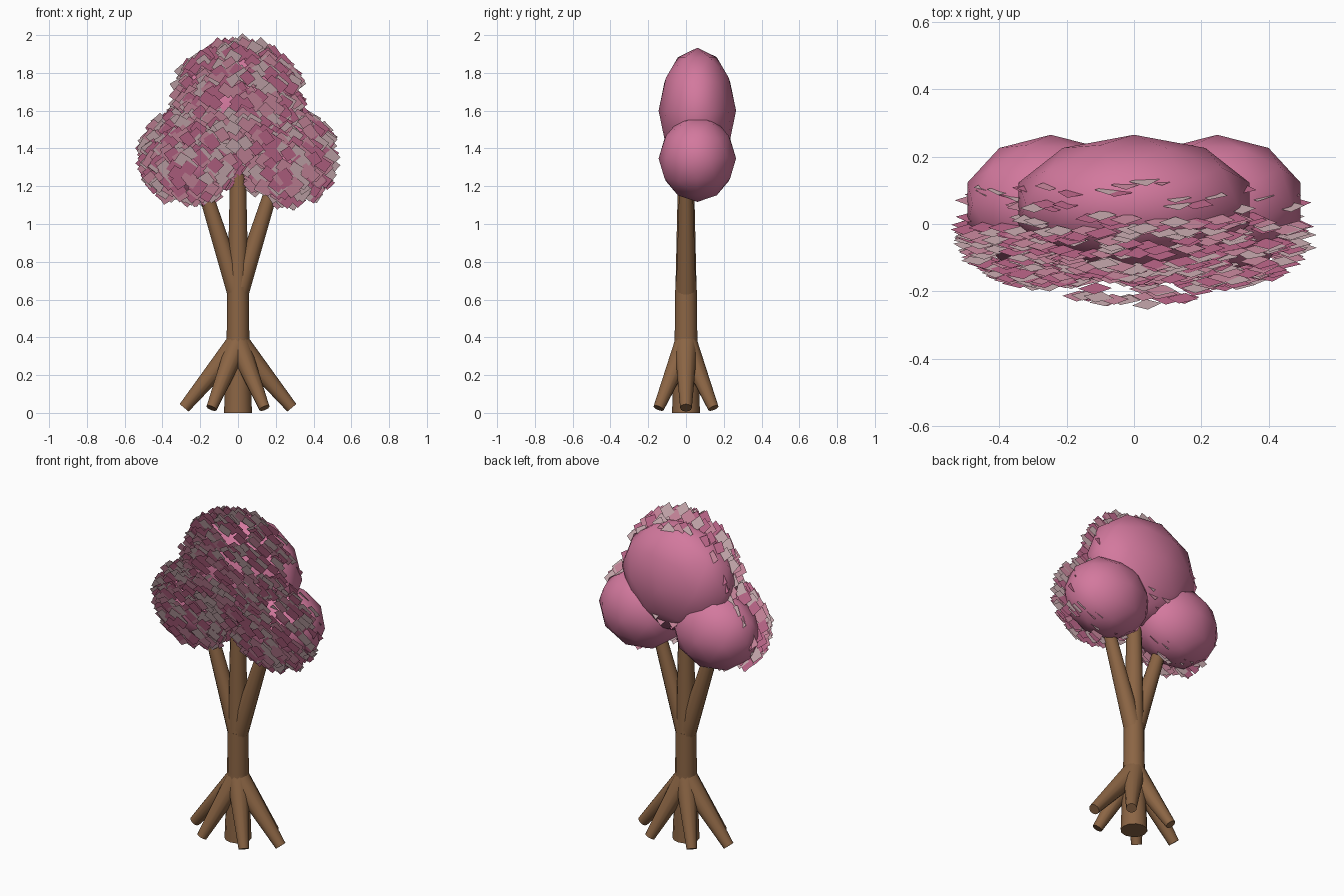
import bpy, bmesh, math, random
from mathutils import Vector, Matrix

random.seed(11)
if "Cube" in bpy.data.objects:
    bpy.data.objects.remove(bpy.data.objects["Cube"])


def material(name, rgb):
    m = bpy.data.materials.new(name)
    m.use_nodes = True
    m.diffuse_color = (*rgb, 1)
    m.node_tree.nodes["Principled BSDF"].inputs["Base Color"].default_value = (*rgb, 1)
    return m


bark = material("bark brown", (0.26, 0.13, 0.058))
blossom = material("blossom pink", (0.65, 0.19, 0.34))
petal_mats = [material("pale petal", (0.69, 0.48, 0.51)),
              material("rose petal", (0.70, 0.29, 0.40)),
              material("deep petal", (0.60, 0.16, 0.30))]


def finish(bm, name, mats):
    mesh = bpy.data.meshes.new(name)
    bm.to_mesh(mesh)
    bm.free()
    for m in mats:
        mesh.materials.append(m)
    obj = bpy.data.objects.new(name, mesh)
    bpy.context.collection.objects.link(obj)


def limb(name, start, end, r1, r2):
    """Tapered smooth limb with flat caps between two points."""
    a, b = Vector(start), Vector(end)
    d = b - a
    bm = bmesh.new()
    turn = d.to_track_quat('Z', 'Y').to_matrix().to_4x4()
    bmesh.ops.create_cone(bm, cap_ends=True, segments=12, radius1=r1, radius2=r2,
                          depth=d.length, matrix=Matrix.Translation((a + b) / 2) @ turn)
    for f in bm.faces:
        f.smooth = len(f.verts) == 4
        if not f.smooth:
            for e in f.edges:
                e.smooth = False
    finish(bm, name, [bark])


# Trunk
limb("trunk_base", (0, 0, 0), (0, 0, 0.4), 0.074, 0.06)
limb("trunk_middle", (0, 0, 0.4), (0, 0, 0.65), 0.06, 0.057)
limb("trunk_top", (0, 0, 0.65), (0, 0, 1.4), 0.056, 0.039)

# Branches and roots, mirrored left and right
for side, s in (("left", 1), ("right", -1)):
    limb(f"{side}_branch", (0, 0, 0.62), (0.2 * s, 0, 1.25), 0.053, 0.034)
    limb(f"{side}_root", (0, 0, 0.37), (0.285 * s, 0, 0.027), 0.062, 0.031)
    for end, t in (("front", -1), ("back", 1)):
        limb(f"{side}_{end}_root", (0, 0, 0.37), (0.14 * s, 0.145 * t, 0.025), 0.062, 0.029)

# Crown blobs: name, centre, radii
for name, centre, radii in (("top_crown", (0, 0.06, 1.6), (0.36, 0.205, 0.333)),
                            ("left_crown", (0.247, 0.06, 1.347), (0.26, 0.205, 0.23)),
                            ("right_crown", (-0.247, 0.06, 1.347), (0.26, 0.205, 0.23))):
    bm = bmesh.new()
    bmesh.ops.create_icosphere(bm, subdivisions=2, radius=1,
                               matrix=Matrix.Rotation(math.pi, 4, 'Z'))
    bmesh.ops.scale(bm, vec=radii, verts=bm.verts)
    bmesh.ops.translate(bm, vec=centre, verts=bm.verts)
    for f in bm.faces:
        f.smooth = True
    finish(bm, name, [blossom])

# Square petals scattered over clumps around the blobs: centre, radii, count
clumps = [((0, 0.02, 1.615), (0.345, 0.19, 0.345), 400),
          ((0.255, -0.005, 1.355), (0.25, 0.18, 0.24), 280),
          ((-0.255, -0.005, 1.355), (0.25, 0.18, 0.24), 280),
          ((0, -0.01, 1.46), (0.32, 0.235, 0.15), 150)]
petals = bmesh.new()
tilt = Matrix.Rotation(math.radians(20), 3, 'X')
for centre, radii, count in clumps:
    for _ in range(count):
        d = Vector([random.gauss(0, 1) for _ in range(3)]).normalized()
        if random.random() < 0.6:
            d.y = -abs(d.y)
        k = random.uniform(0.92, 1.03)
        p = Vector([d[i] * radii[i] * k + centre[i] for i in range(3)])
        spin = Matrix.Rotation(math.radians(random.uniform(30, 58)), 3, 'Y')
        w, h = random.uniform(0.032, 0.038), random.uniform(0.028, 0.034)
        corners = [(-w, 0, -h), (w, 0, -h), (w, 0, h), (-w, 0, h)]
        face = petals.faces.new([petals.verts.new(p + tilt @ spin @ Vector(c)) for c in corners])
        face.material_index = random.randrange(len(petal_mats))
finish(petals, "petals", petal_mats)
